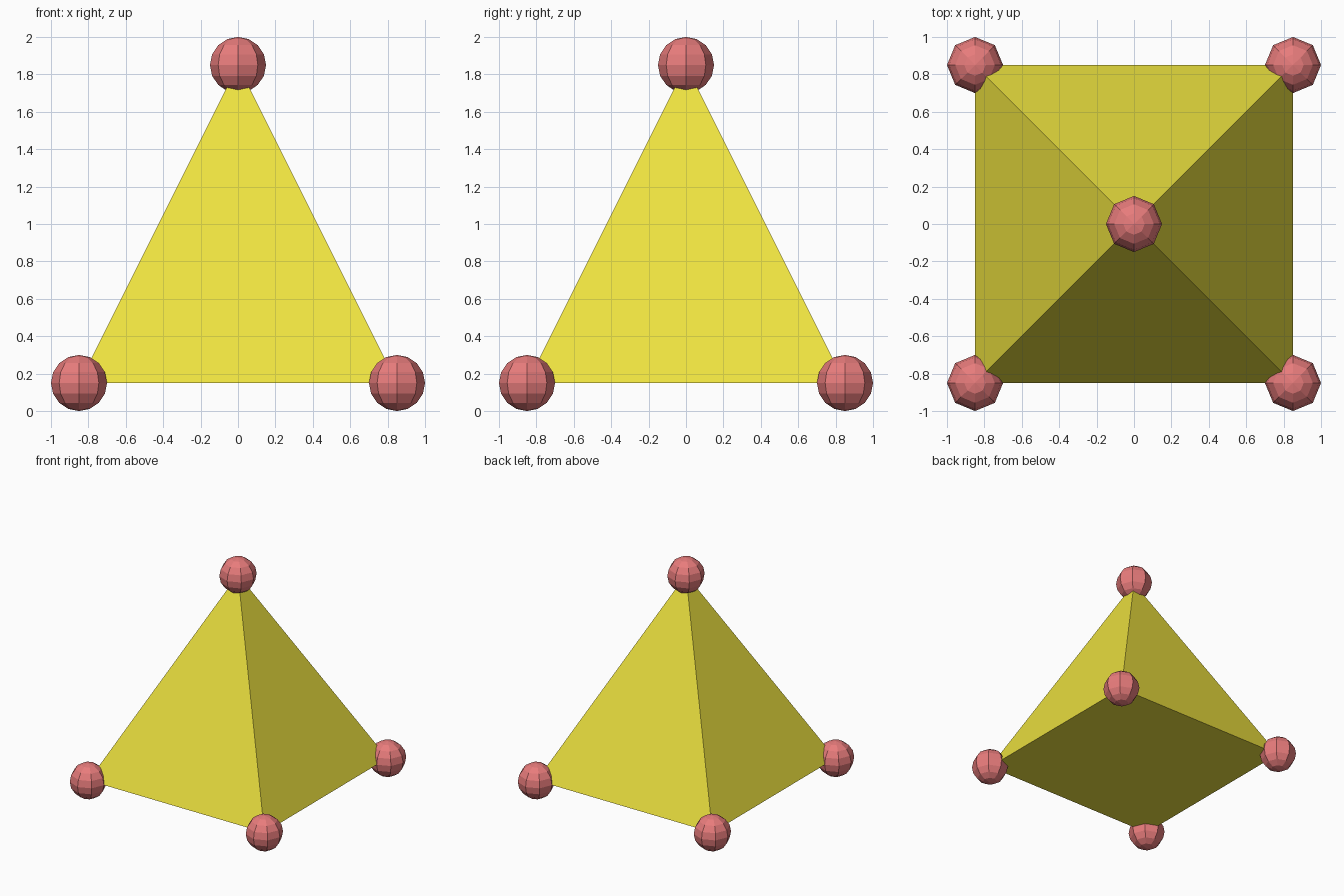
import bpy
import math

if "Cube" in bpy.data.objects:
    bpy.data.objects.remove(bpy.data.objects["Cube"])


def material(name, color):
    m = bpy.data.materials.new(name)
    m.diffuse_color = color
    m.use_nodes = True
    m.node_tree.nodes["Principled BSDF"].inputs["Base Color"].default_value = m.diffuse_color
    return m


yellow = material("yellow", (0.85, 0.76, 0.05, 1))
red = material("red", (0.80, 0.20, 0.20, 1))

BASE, R, LOW, HIGH = 0.85, 0.15, 0.15, 1.85

# Square pyramid with a closed base
bpy.ops.mesh.primitive_cone_add(vertices=4, radius1=BASE * math.sqrt(2), radius2=0,
                                depth=HIGH - LOW, location=(0, 0, (LOW + HIGH) / 2),
                                rotation=(0, 0, math.pi / 4))
body = bpy.context.object
body.name = "pyramid"
body.data.materials.append(yellow)
bpy.ops.object.transform_apply(location=False, rotation=True, scale=False)


# Low-poly ball on each corner
def ball(name, location):
    bpy.ops.mesh.primitive_uv_sphere_add(segments=8, ring_count=8, radius=R, location=location)
    ob = bpy.context.object
    ob.name = name
    ob.data.materials.append(red)


ball("apex_ball", (0, 0, HIGH))
for sy, depth in ((-1, "front"), (1, "back")):
    for sx, side in ((-1, "left"), (1, "right")):
        ball(f"{depth}_{side}_ball", (sx * BASE, sy * BASE, LOW))
